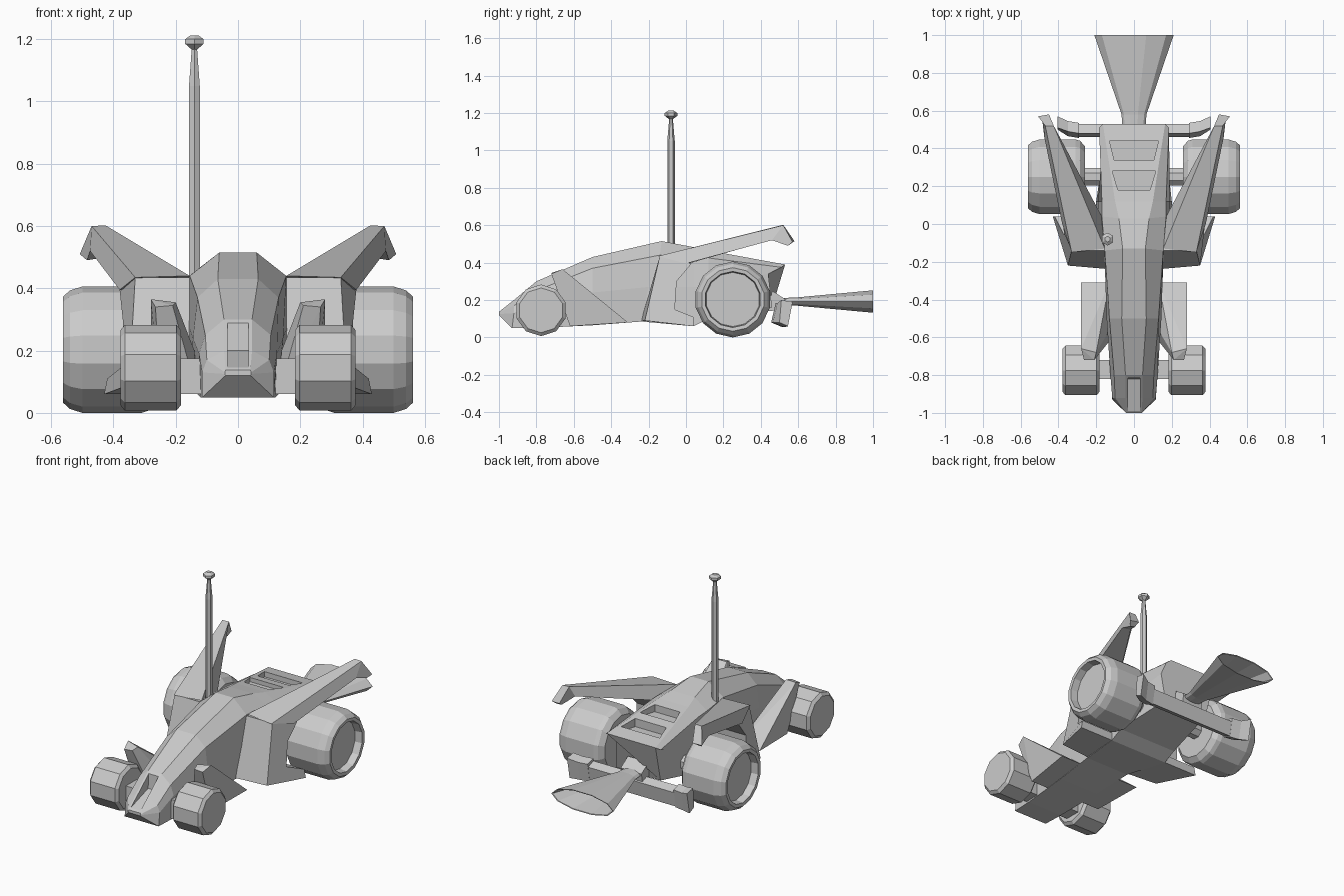
import bpy, bmesh, math
from mathutils import Vector

if "Cube" in bpy.data.objects:
    bpy.data.objects.remove(bpy.data.objects["Cube"])

grey = bpy.data.materials.new("light grey")
grey.diffuse_color = (0.6, 0.6, 0.6, 1)
grey.use_nodes = True
grey.node_tree.nodes["Principled BSDF"].inputs["Base Color"].default_value = grey.diffuse_color


def finish(bm, name):
    bmesh.ops.recalc_face_normals(bm, faces=bm.faces)
    mesh = bpy.data.meshes.new(name)
    bm.to_mesh(mesh)
    bm.free()
    mesh.materials.append(grey)
    ob = bpy.data.objects.new(name, mesh)
    bpy.context.collection.objects.link(ob)
    return ob


def loft(name, rings, sx=1, caps=True, loop=False):
    """Skin closed rings of points; sx=-1 gives the mirrored part."""
    bm = bmesh.new()
    vs = [[bm.verts.new((p[0] * sx, p[1], p[2])) for p in r] for r in rings]
    n = len(vs[0])
    pairs = list(zip(vs, vs[1:])) + ([(vs[-1], vs[0])] if loop else [])
    for a, b in pairs:
        for i in range(n):
            j = (i + 1) % n
            bm.faces.new((a[i], a[j], b[j], b[i]))
    if caps and not loop:
        bm.faces.new(vs[0])
        bm.faces.new(vs[-1])
    return finish(bm, name)


def hull(name, pts, sx=1):
    bm = bmesh.new()
    for p in pts:
        bm.verts.new((p[0] * sx, p[1], p[2]))
    bmesh.ops.convex_hull(bm, input=bm.verts)
    bmesh.ops.dissolve_limit(bm, angle_limit=0.02, verts=bm.verts, edges=bm.edges)
    return finish(bm, name)


def ring(center, rx, rz, n, axis, turn=0.5):
    """Polygon ring around a line parallel to the given axis."""
    c, out = Vector(center), []
    for i in range(n):
        a = 2 * math.pi * (i + turn) / n
        u, v = rx * math.cos(a), rz * math.sin(a)
        out.append(c + Vector({"x": (0, u, v), "y": (u, 0, v), "z": (u, v, 0)}[axis]))
    return out


def cut(target, cutter):
    mod = target.modifiers.new("cut", "BOOLEAN")
    mod.operation, mod.solver, mod.object = "DIFFERENCE", "EXACT", cutter
    cutter.hide_render = True
    cutter.hide_set(True)


# Body: half sections (bottom, side, shoulder, roof) from nose to tail
sections = [
    [(.04, -1, .12), (.042, -1, .125), (.042, -1, .13), (.04, -1, .137)],
    [(.115, -.93, .05), (.115, -.92, .13), (.1, -.92, .17), (.045, -.92, .2)],
    [(.12, -.8, .05), (.125, -.8, .19), (.105, -.8, .25), (.045, -.8, .30)],
    [(.135, -.5, .065), (.145, -.5, .24), (.13, -.5, .37), (.065, -.5, .43)],
    [(.15, -.24, .085), (.155, -.2, .27), (.155, -.14, .44), (.06, -.13, .515)],
    [(.2, .04, .06), (.19, .04, .27), (.17, .04, .43), (.08, .03, .485)],
    [(.2, .12, .1), (.19, .12, .27), (.17, .12, .425), (.1, .12, .465)],
    [(.15, .46, .16), (.165, .44, .34), (.185, .51, .375), (.165, .53, .39)],
]
body = loft("body", [s + [(-x, y, z) for x, y, z in reversed(s)] for s in sections])

# Nose channel and two roof vents
cut(body, loft("nose_channel_cutter", [
    [(x, -1.1, .11), (x, -.82, .2), (x, -.8, .5), (x, -1.1, .5)] for x in (-.033, .033)]))
for k, (y0, y1, w0, w1, z) in enumerate([(.18, .28, .085, .115, .41), (.34, .44, .105, .13, .375)]):
    cut(body, hull(f"vent_cutter_{k}", [(s * w, y, h) for s in (-1, 1)
                                        for w, y in ((w0, y0), (w1, y1)) for h in (z, .6)]))

pod_profile = [(-.24, .09, .35), (-.14, .435, .33), (.03, .395, .38), (-.05, .30, .37),
               (-.06, .15, .37), (.04, .11, .42), (.04, .06, .43)]

for side, sx in (("right", 1), ("left", -1)):
    # Rear wheels: bevelled tyre with a recessed outer face
    loft(f"{side}_rear_wheel", [ring((x, .25, .203), r, r, 14, "x") for x, r in (
        (.26, .165), (.285, .195), (.31, .203), (.50, .203), (.54, .19), (.562, .17),
        (.56, .15), (.515, .145))], sx)
    # Front wheels
    loft(f"{side}_front_wheel", [ring((x, -.775, .145), r, r, 10, "x") for x, r in (
        (.183, .12), (.198, .138), (.363, .138), (.378, .12))], sx)
    # Axles
    hull(f"{side}_front_axle", [(x, y, z) for x in (.08, .2) for y in (-.82, -.72)
                                for z in (.06, .175)], sx)
    loft(f"{side}_rear_axle", [ring((x, .25, .2), .05, .05, 8, "x") for x in (.1, .28)], sx)
    # Front fender wedge
    hull(f"{side}_front_fender", [
        (.2, -.68, .355), (.28, -.66, .365), (.21, -.72, .345), (.265, -.72, .34),
        (.13, -.31, .08), (.28, -.31, .08), (.13, -.62, .06), (.25, -.62, .06),
        (.14, -.58, .2)], sx)
    # Side pod with a hollow back
    loft(f"{side}_side_pod", [[(.12, y, z) for y, z, x in pod_profile],
                              [(x, y + (.02 if i == 0 else 0), z)
                               for i, (y, z, x) in enumerate(pod_profile)]], sx)
    # Swept wing with a drooping tip
    loft(f"{side}_wing", [
        [(.155, -.13, .44), (.33, -.15, .435), (.38, .0, .395), (.165, .03, .40)],
        [(.425, .52, .602), (.47, .52, .60), (.475, .46, .52), (.42, .47, .525)],
        [(.45, .58, .515), (.508, .57, .51), (.485, .545, .49), (.455, .55, .495)]], sx)
    # Turned-out bumper ends
    loft(f"{side}_bumper_end", [
        [(.29, .455, .08), (.29, .515, .055), (.29, .535, .17), (.29, .48, .185)],
        [(.35, .465, .08), (.35, .525, .055), (.35, .545, .17), (.35, .49, .185)],
        [(.405, .5, .08), (.405, .545, .06), (.405, .57, .19), (.405, .51, .2)]], sx)

# Rear bumper bar and its bracket
loft("rear_bumper", [[(x, .46, .085), (x, .515, .06), (x, .53, .15), (x, .48, .17)]
                     for x in (-.3, .3)])
hull("exhaust_bracket", [(x, y, z) for x in (-.07, .07) for y, z in (
    (.44, .14), (.52, .15), (.53, .205), (.46, .25))])

# Flattened exhaust funnel, hollow inside
loft("exhaust_funnel", [ring((0, y, .192), rx, rz, 10, "y", 0) for y, rx, rz in (
    (.50, .06, .02), (.58, .066, .022), (1, .21, .063), (.998, .203, .058), (.6, .055, .014))])

# Antenna mast and its knob
mx, my = -.14, -.08
loft("antenna_mast", [ring((mx, my, z), r, r, 6, "z") for z, r in (
    (.4, .02), (1.05, .02), (1.18, .009))])
loft("antenna_knob", [ring((mx, my, z), r, r, 6, "z") for z, r in (
    (1.165, .008), (1.185, .034), (1.2, .034), (1.212, .015))])
